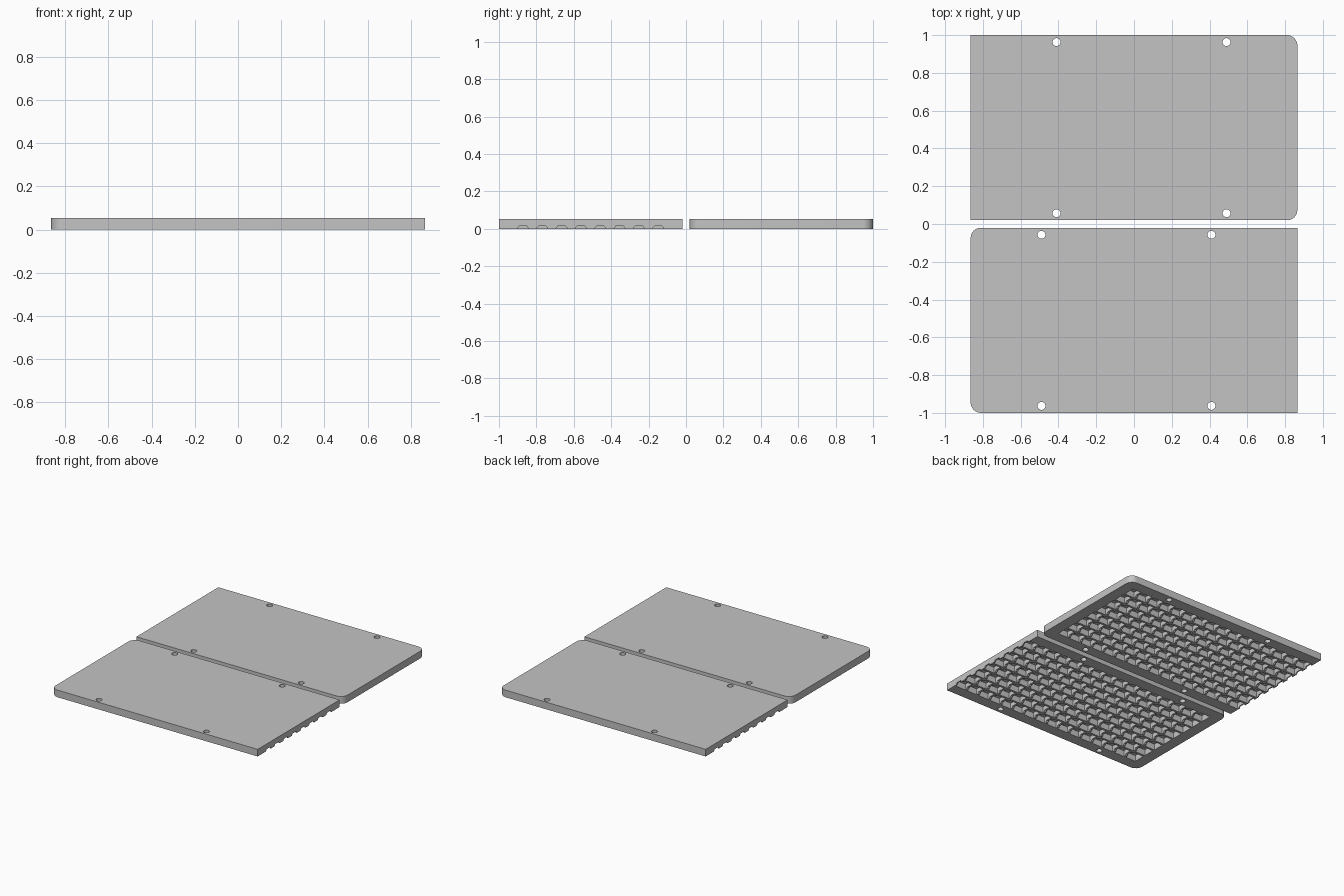
import bpy, bmesh, math
from mathutils import Matrix

if "Cube" in bpy.data.objects:
    bpy.data.objects.remove(bpy.data.objects["Cube"])

WIDTH, DEPTH, HEIGHT = 1.73, 0.98, 0.054
PITCH, CELL, ROOF = 0.1033, 0.086, 0.008
COLS, ROWS = 16, 8
RIGHT = WIDTH / 2

grey = bpy.data.materials.new("light grey plastic")
grey.use_nodes = True
grey.diffuse_color = (0.55, 0.55, 0.55, 1)
grey.node_tree.nodes["Principled BSDF"].inputs["Base Color"].default_value = grey.diffuse_color


def make_object(name, bm):
    bmesh.ops.recalc_face_normals(bm, faces=bm.faces)
    mesh = bpy.data.meshes.new(name)
    bm.to_mesh(mesh)
    bm.free()
    mesh.materials.append(grey)
    ob = bpy.data.objects.new(name, mesh)
    bpy.context.collection.objects.link(ob)
    return ob


def extrude_outline(bm, points, offset):
    face = bm.faces.new([bm.verts.new(p) for p in points])
    result = bmesh.ops.extrude_face_region(bm, geom=[face])
    verts = [v for v in result["geom"] if isinstance(v, bmesh.types.BMVert)]
    bmesh.ops.translate(bm, vec=offset, verts=verts)


def activate(ob):
    bpy.ops.object.select_all(action="DESELECT")
    ob.select_set(True)
    bpy.context.view_layer.objects.active = ob


def cut(target, cutter):
    mod = target.modifiers.new("cut", "BOOLEAN")
    mod.operation, mod.solver, mod.object = "DIFFERENCE", "EXACT", cutter
    activate(target)
    bpy.ops.object.modifier_apply(modifier=mod.name)
    bpy.data.objects.remove(cutter)


# Slab with two rounded corners on one end
radius, steps = 0.055, 8
outline = [(RIGHT, -DEPTH / 2, 0), (RIGHT, DEPTH / 2, 0)]
for side, start in ((1, 90), (-1, 180)):
    for i in range(steps + 1):
        a = math.radians(start + 90 * i / steps)
        outline.append((-RIGHT + radius + radius * math.cos(a),
                        side * (DEPTH / 2 - radius) + radius * math.sin(a), 0))
bm = bmesh.new()
extrude_outline(bm, outline, (0, 0, HEIGHT))
panel = make_object("front_panel", bm)

# Grid of open cells underneath, plus the four screw holes
bm = bmesh.new()
low, high = -0.03, HEIGHT - ROOF
rows = [(r - (ROWS - 1) / 2) * PITCH for r in range(ROWS)]
for c in range(COLS):
    for y in rows:
        place = Matrix.Translation((RIGHT - (c + 0.5) * PITCH, y, (low + high) / 2))
        bmesh.ops.create_cube(bm, size=1, matrix=place @ Matrix.Diagonal((CELL, CELL, high - low, 1)))
for x in (-0.49, 0.41):
    for y in (-0.453, 0.453):
        bmesh.ops.create_cone(bm, cap_ends=True, segments=24, radius1=0.021, radius2=0.021,
                              depth=0.3, matrix=Matrix.Translation((x, y, 0)))
cut(panel, make_object("cell_cutter", bm))

# Tapered notches through the walls along each row
bm = bmesh.new()
start = RIGHT - (COLS - 0.5) * PITCH
for y in rows:
    profile = [(start, y - 0.029, -0.01), (start, y - 0.029, 0.004), (start, y - 0.021, 0.014),
               (start, y + 0.021, 0.014), (start, y + 0.029, 0.004), (start, y + 0.029, -0.01)]
    extrude_outline(bm, profile, (RIGHT + 0.05 - start, 0, 0))
cut(panel, make_object("notch_cutter", bm))

activate(panel)
bpy.ops.object.shade_smooth_by_angle(angle=math.radians(30))

# Matching half, turned around behind the first
panel.location.y = -0.51
back = panel.copy()
back.data = panel.data.copy()
back.name = "back_panel"
back.location.y = 0.51
back.rotation_euler.z = math.pi
bpy.context.collection.objects.link(back)
